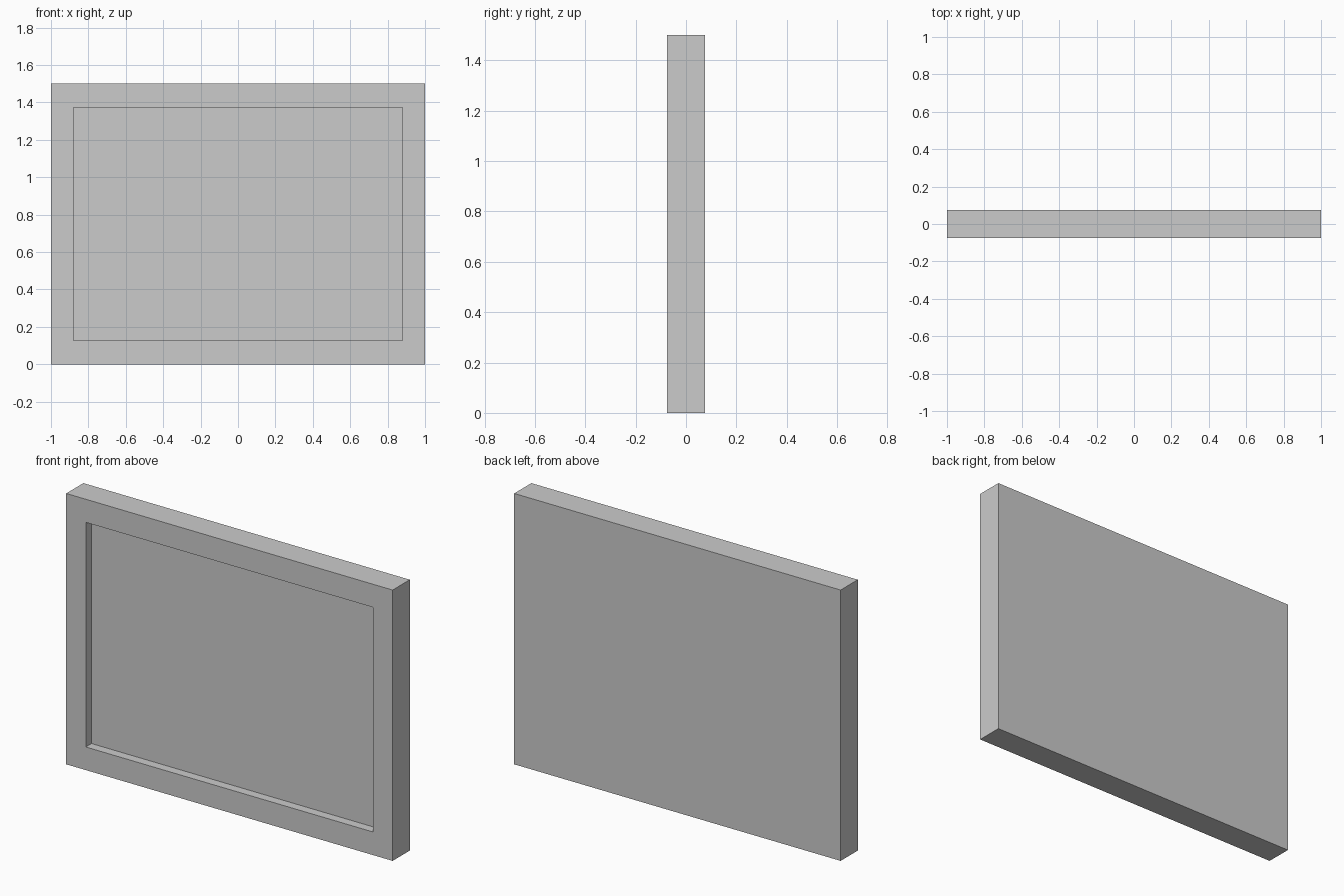
import bpy, bmesh
from mathutils import Vector

if "Cube" in bpy.data.objects:
    bpy.data.objects.remove(bpy.data.objects["Cube"])

W, D, H = 2.0, 0.15, 1.5      # overall size
BX, BZ = 0.12, 0.128          # border widths
DEPTH = 0.05                  # recess depth

# Solid slab
bm = bmesh.new()
bmesh.ops.create_cube(bm, size=1)
bmesh.ops.scale(bm, vec=(W, D, H), verts=bm.verts)
bmesh.ops.translate(bm, vec=(0, 0, H / 2), verts=bm.verts)

# Inset the front face to make the border, then sink it for the recess
bm.normal_update()
front = next(f for f in bm.faces if f.normal.y < -0.9)
bmesh.ops.inset_region(bm, faces=[front], thickness=BX)
for v in front.verts:
    v.co.x = (W / 2 - BX) * (1 if v.co.x > 0 else -1)
    v.co.z = H - BZ if v.co.z > H / 2 else BZ
panel = bmesh.ops.extrude_discrete_faces(bm, faces=[front])["faces"][0]
bmesh.ops.translate(bm, vec=Vector((0, DEPTH, 0)), verts=panel.verts)
bmesh.ops.recalc_face_normals(bm, faces=bm.faces)

mesh = bpy.data.meshes.new("framed_panel")
bm.to_mesh(mesh)
bm.free()
obj = bpy.data.objects.new("framed_panel", mesh)
bpy.context.collection.objects.link(obj)
